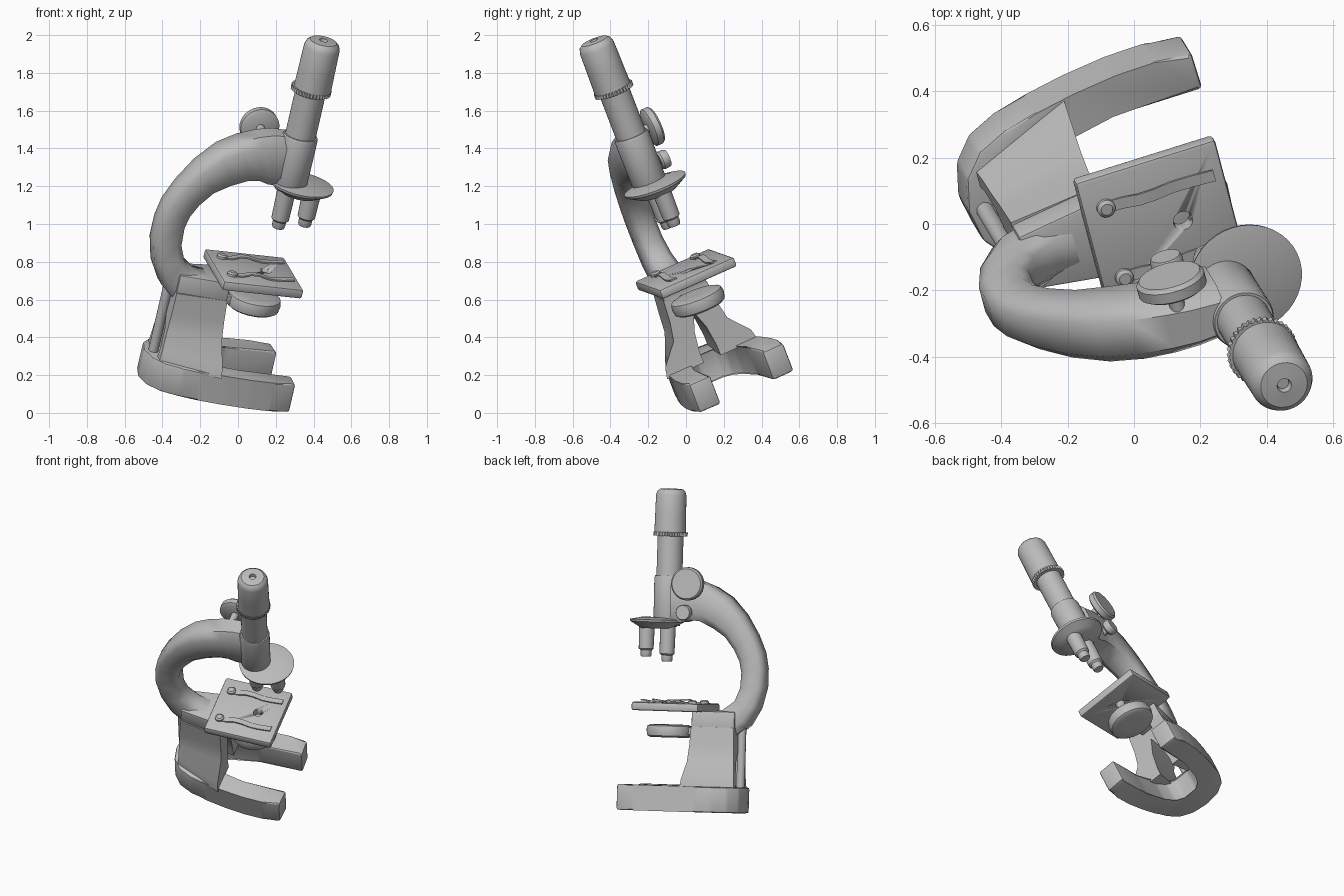
import bpy, bmesh, math
from mathutils import Matrix, Vector

if "Cube" in bpy.data.objects:
    bpy.data.objects.remove(bpy.data.objects["Cube"], do_unlink=True)

grey = bpy.data.materials.new("plain grey")
grey.use_nodes = True
grey.diffuse_color = (0.5, 0.5, 0.5, 1)
grey.node_tree.nodes["Principled BSDF"].inputs["Base Color"].default_value = (0.5, 0.5, 0.5, 1)

# Leaning frame of the instrument: forward, sideways, upward
up = Vector((0.21, -0.351, 0.912)).normalized()
forward = Vector((0.949, 0.297, -0.103))
side = up.cross(forward).normalized()
forward = side.cross(up)
FRAME = Matrix((forward, side, up)).transposed().to_4x4()
FRAME.translation = side * 0.272
TUBE = 0.075          # forward position of the optical axis


def finish(bm, name, angle=35):
    """Turn a bmesh built in the leaning frame into a shaded object."""
    bmesh.ops.recalc_face_normals(bm, faces=bm.faces)
    bm.transform(FRAME)
    mesh = bpy.data.meshes.new(name)
    bm.to_mesh(mesh)
    bm.free()
    ob = bpy.data.objects.new(name, mesh)
    bpy.context.collection.objects.link(ob)
    mesh.materials.append(grey)
    bpy.ops.object.select_all(action='DESELECT')
    ob.select_set(True)
    bpy.context.view_layer.objects.active = ob
    bpy.ops.object.shade_smooth_by_angle(angle=math.radians(angle))
    return ob


def loft(bm, rings):
    """Skin a list of equal closed rings and cap both ends."""
    loops = [[bm.verts.new(p) for p in ring] for ring in rings]
    for a, b in zip(loops, loops[1:]):
        for i in range(len(a)):
            j = (i + 1) % len(a)
            bm.faces.new((a[i], a[j], b[j], b[i]))
    bm.faces.new(loops[0])
    bm.faces.new(loops[-1])


def lathe(name, profile, at, axis='u', n=32, teeth=0):
    """Turn (radius, height) pairs about the up or side axis; teeth dent the rim."""
    rings = []
    for r, h in profile:
        ring = []
        for i in range(n):
            a = math.tau * i / n
            k = r - teeth * (i % 2)
            x, y = k * math.cos(a), k * math.sin(a)
            p = (x, y, h) if axis == 'u' else (x, h, y)
            ring.append(Vector(p) + Vector(at))
        rings.append(ring)
    bm = bmesh.new()
    loft(bm, rings)
    return finish(bm, name)


def prism(name, outline, h0, h1, bevel):
    """Extrude a plan outline upward, softening its edges."""
    bm = bmesh.new()
    loft(bm, [[(p, q, h) for p, q in outline] for h in (h0, h1)])
    bmesh.ops.bevel(bm, geom=bm.edges[:], offset=bevel, segments=2,
                    profile=0.5, affect='EDGES')
    return finish(bm, name, 25)


# Horseshoe base
outer = [(0.28, 0.28), (0.16, 0.288), (0.04, 0.285), (-0.1, 0.268), (-0.22, 0.245),
         (-0.33, 0.222), (-0.42, 0.178), (-0.477, 0.105)]
inner = [(-0.3, 0.05), (-0.26, 0.1), (-0.18, 0.135), (0.0, 0.158), (0.285, 0.156)]
half = outer + [(-0.498, 0)]
outline = half + [(p, -q) for p, q in reversed(outer)]
outline += [(p, -q) for p, q in reversed(inner)] + inner
prism("horseshoe_base", [(p, q + 0.01) for p, q in outline], 0.031, 0.193, 0.013)

# Two thin pillar legs with concave flare; each level gives the front and back
# forward positions, the outer half widths and the inner half widths
levels = [(0.18, -0.13, -0.445, 0.27, 0.13, 0.05, 0.08),
          (0.24, -0.135, -0.44, 0.255, 0.125, 0.05, 0.08),
          (0.35, -0.14, -0.435, 0.16, 0.115, 0.035, 0.065),
          (0.45, -0.145, -0.43, 0.14, 0.11, 0.0, 0.0),
          (0.57, -0.15, -0.425, 0.13, 0.1, 0.0, 0.0)]
for name, m in (("pillar_leg_left", 1), ("pillar_leg_right", -1)):
    bm = bmesh.new()
    loft(bm, [[(front, m * wide, h), (back, m * slim, h), (back, m * gap_back, h),
               (front, m * gap, h)]
              for h, front, back, wide, slim, gap, gap_back in levels])
    finish(bm, name, 20)
prism("pillar_block", [(-0.15, 0.13), (-0.425, 0.09), (-0.425, -0.09), (-0.15, -0.13)],
      0.53, 0.67, 0.01)
lathe("rear_rod", [(0.027, 0.18), (0.027, 0.58)], (-0.448, 0, 0), n=12)

# Curved arm: outer edge, inner edge and half thickness at each station
stations = [(0.03, 1.505, 0.03, 1.22, 0.08), (-0.07, 1.505, -0.05, 1.225, 0.088),
            (-0.15, 1.487, -0.1, 1.24, 0.092),
            (-0.25, 1.45, -0.16, 1.235, 0.095), (-0.35, 1.39, -0.25, 1.195, 0.094),
            (-0.45, 1.285, -0.333, 1.14, 0.086), (-0.53, 1.16, -0.395, 1.06, 0.078),
            (-0.58, 1.05, -0.43, 0.99, 0.072), (-0.599, 0.95, -0.445, 0.92, 0.07),
            (-0.599, 0.83, -0.44, 0.82, 0.07), (-0.565, 0.7, -0.405, 0.735, 0.075),
            (-0.502, 0.59, -0.33, 0.68, 0.08), (-0.42, 0.52, -0.2, 0.66, 0.08)]
section = [(0, 0.6), (0.2, 1), (0.8, 1), (1, 0.6), (1, -0.6), (0.8, -1), (0.2, -1), (0, -0.6)]
bm = bmesh.new()
loft(bm, [[(a + (c - a) * t, w * k, b + (d - b) * t) for t, k in section]
          for a, b, c, d, w in stations])
finish(bm, "curved_arm", 50)

# Optical tube
axis = (TUBE, -0.026, 0)
lathe("lower_tube", [(0.075, 1.2), (0.093, 1.25), (0.095, 1.5), (0.09, 1.515)], axis)
lathe("middle_tube", [(0.082, 1.5), (0.082, 1.79)], axis)
lathe("knurled_ring", [(0.108, 1.765), (0.108, 1.79)], axis, n=72, teeth=0.007)
lathe("eyepiece", [(0.1, 1.785), (0.098, 1.9), (0.096, 2.025), (0.088, 2.048), (0.072, 2.062),
                   (0.022, 2.066), (0.018, 2.045)], (TUBE + 0.005, -0.03, 0))

# Nosepiece disc with two objectives
lathe("nosepiece", [(0.1, 1.18), (0.125, 1.195), (0.17, 1.222), (0.173, 1.235), (0.1, 1.25)],
      (0.145, -0.018, 0), n=40)
for name, p, low in (("front_objective", 0.212, 1.0), ("rear_objective", 0.072, 0.972)):
    lathe(name, [(0.03, low), (0.035, low + 0.01), (0.036, low + 0.04), (0.047, low + 0.05),
                 (0.05, 1.2)], (p, -0.015, 0), n=20)

# Stage with a central hole
s = 0.222
stage = prism("stage", [(s, s), (-s, s), (-s, -s), (s, -s)], 0.662, 0.715, 0.012)
cutter = lathe("hole_cutter", [(0.03, 0.6), (0.03, 0.8)], (TUBE - 0.01, 0, 0), n=20)
cut = stage.modifiers.new("hole", 'BOOLEAN')
cut.object = cutter
cut.solver = 'EXACT'
bpy.context.view_layer.objects.active = stage
bpy.ops.object.modifier_apply(modifier="hole")
bpy.data.objects.remove(cutter, do_unlink=True)

# Sprung clips and their screws
wave = [(-0.16, 0.712), (-0.1, 0.714), (-0.05, 0.73), (0.0, 0.728), (0.06, 0.714),
        (0.12, 0.716), (0.19, 0.725)]
for name, q in (("left", 0.118), ("right", -0.118)):
    bm = bmesh.new()
    loft(bm, [[(p, q - 0.018, h), (p, q + 0.018, h), (p, q + 0.018, h + 0.008),
               (p, q - 0.018, h + 0.008)] for p, h in wave])
    finish(bm, name + "_clip")
    lathe(name + "_clip_screw", [(0.028, 0.71), (0.028, 0.727), (0.018, 0.735)],
          (-0.152, q, 0), n=16)

# Condenser under the stage and its bracket
lathe("condenser", [(0.06, 0.495), (0.125, 0.495), (0.14, 0.505), (0.147, 0.54),
                    (0.14, 0.567), (0.12, 0.575), (0.05, 0.575)], (0.035, 0, 0))
prism("condenser_bracket", [(-0.08, 0.04), (-0.18, 0.04), (-0.18, -0.04), (-0.08, -0.04)],
      0.515, 0.56, 0.005)

# Focus knobs on the left side of the arm
for name, p, h, r, q0, q1, n in (("coarse_knob", -0.104, 1.47, 0.105, 0.115, 0.17, 40),
                                 ("fine_knob", -0.08, 1.287, 0.05, 0.105, 0.155, 24)):
    lathe(name, [(r * 0.85, q0), (r, q0 + 0.01), (r, q1 - 0.012), (r * 0.9, q1)],
          (p, 0, h), 's', n)
    lathe(name + "_shaft", [(0.024, 0.03), (0.024, q0 + 0.02)], (p, 0, h), 's', 12)
